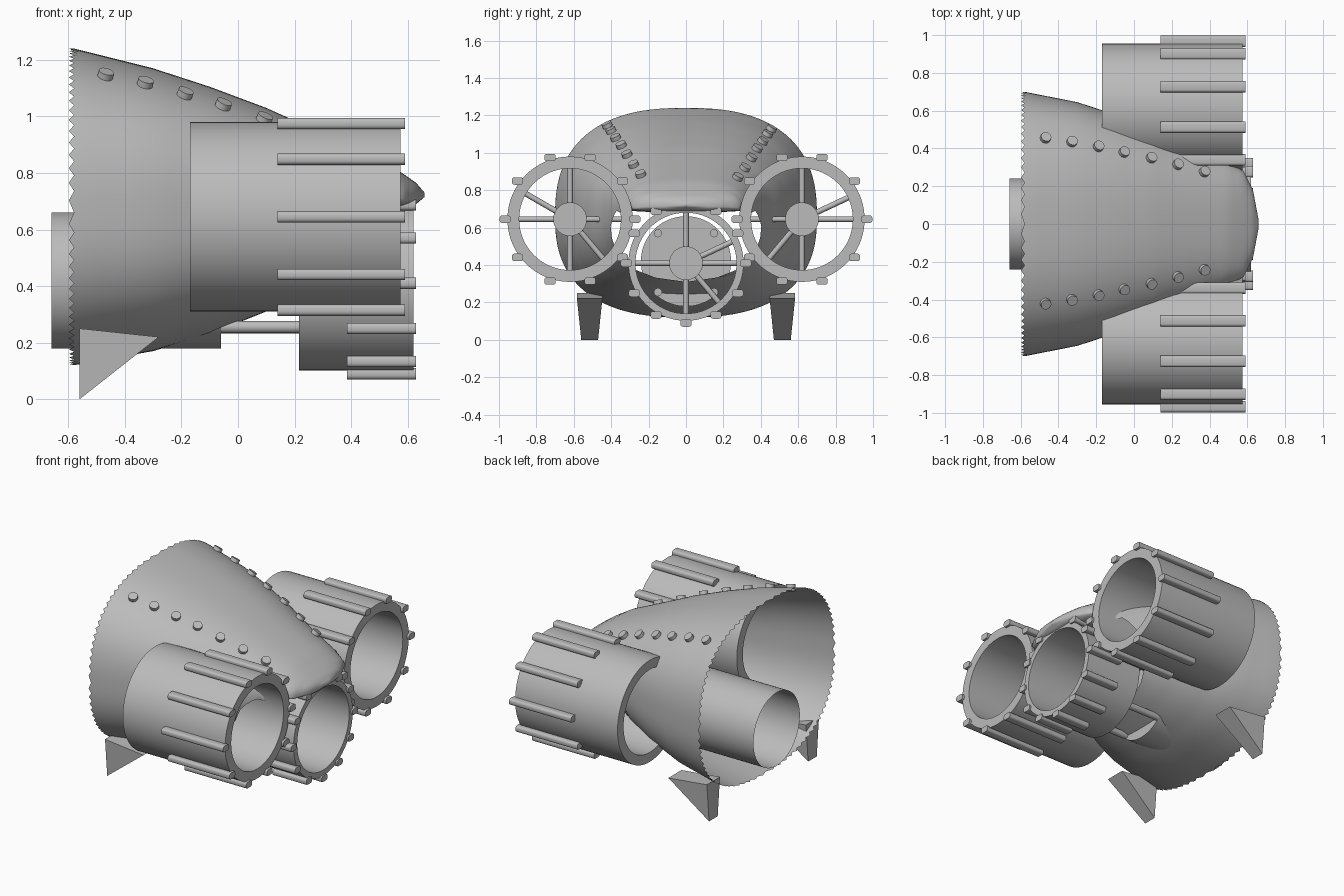
import bpy, bmesh, math
from mathutils import Vector, Matrix

cube = bpy.data.objects.get("Cube")
if cube:
    bpy.data.objects.remove(cube, do_unlink=True)

metal = bpy.data.materials.new("grey metal")
metal.use_nodes = True
grey = (0.5, 0.5, 0.5, 1)
metal.diffuse_color = grey
metal.node_tree.nodes["Principled BSDF"].inputs["Base Color"].default_value = grey


def finish(name, bm, smooth=35, normals=True):
    bmesh.ops.remove_doubles(bm, verts=bm.verts, dist=0.0005)
    if normals:
        bmesh.ops.recalc_face_normals(bm, faces=bm.faces)
    mesh = bpy.data.meshes.new(name)
    bm.to_mesh(mesh)
    bm.free()
    mesh.materials.append(metal)
    ob = bpy.data.objects.new(name, mesh)
    bpy.context.collection.objects.link(ob)
    bpy.ops.object.select_all(action='DESELECT')
    ob.select_set(True)
    bpy.context.view_layer.objects.active = ob
    bpy.ops.object.shade_smooth_by_angle(angle=math.radians(smooth))
    return ob


def bridge(bm, rings, closed):
    n = len(rings[0])
    for a, b in zip(rings, rings[1:]):
        for i in range(n if closed else n - 1):
            j = (i + 1) % n
            bm.faces.new((a[i], a[j], b[j], b[i]))


def lathe(name, profile, cy, cz, n=72):
    """Spin an (x, radius) profile about an axis parallel to x."""
    bm = bmesh.new()
    rings = []
    for x, r in profile:
        rings.append([bm.verts.new((x, cy + r * math.cos(t), cz + r * math.sin(t)))
                      for t in (2 * math.pi * i / n for i in range(n))])
    bridge(bm, rings, True)
    return finish(name, bm)


def rod(bm, p, q, r, sides=12):
    p, q = Vector(p), Vector(q)
    d = q - p
    m = Matrix.Translation((p + q) / 2) @ d.to_track_quat('Z', 'Y').to_matrix().to_4x4()
    bmesh.ops.create_cone(bm, cap_ends=True, segments=sides, radius1=r, radius2=r,
                          depth=d.length, matrix=m)


def thruster(label, x0, x1, cy, cz, outer, inner, ribs, rib_x, hub_x, spokes):
    lathe(label + "_tube", [(x0, outer), (x1, outer), (x1, inner), (x0, inner), (x0, outer)], cy, cz)
    # Rounded bars around the outlet
    bm = bmesh.new()
    for i in range(ribs):
        t = 2 * math.pi * i / ribs
        c = Vector(((rib_x[0] + rib_x[1]) / 2, cy + (outer + 0.012) * math.cos(t),
                    cz + (outer + 0.012) * math.sin(t)))
        m = Matrix.Translation(c) @ Matrix.Diagonal((rib_x[1] - rib_x[0], 0.06, 0.04, 1))
        verts = bmesh.ops.create_cube(bm, size=1, matrix=m)["verts"]
        edges = [e for e in {e for v in verts for e in v.link_edges}
                 if abs(e.verts[0].co.x - e.verts[1].co.x) > 0.1]
        bmesh.ops.bevel(bm, geom=edges, offset=0.014, segments=3, affect='EDGES', profile=0.5)
    finish(label + "_ribs", bm)
    # Hub and spokes
    bm = bmesh.new()
    rod(bm, (hub_x - 0.03, cy, cz), (hub_x + 0.03, cy, cz), 0.09, 40)
    for a in spokes:
        t = math.radians(a)
        d = Vector((0, math.cos(t), math.sin(t)))
        c = Vector((hub_x, cy, cz))
        rod(bm, c + d * 0.07, c + d * (inner + 0.01), 0.015)
    finish(label + "_spokes", bm)


thruster("left_thruster", -0.17, 0.575, 0.62, 0.645, 0.335, 0.272, 10, (0.14, 0.59), 0.16,
         (0, 90, 180, 270, 25, 230))
thruster("right_thruster", -0.17, 0.575, -0.62, 0.645, 0.335, 0.272, 10, (0.14, 0.59), 0.16,
         (0, 90, 180, 270, 150, 310))
thruster("lower_thruster", 0.215, 0.62, 0, 0.41, 0.308, 0.27, 12, (0.385, 0.63), 0.28,
         (0, 90, 180, 270, 25, 310))

# Rear pipe, closed at its inner end, and the rods that tie it to the lower thruster
lathe("rear_pipe", [(-0.66, 0.241), (-0.06, 0.241), (-0.06, 0.0001)], 0, 0.42)
bm = bmesh.new()
for y in (-0.15, 0.15):
    for z in (0.255, 0.57):
        rod(bm, (-0.06, y, z), (0.28, y, z), 0.022, 16)
finish("tie_rods", bm)

# Hull sections: x, half width, waist height, top, bottom, how far the sides wrap under
SECTIONS = [
    (-0.58, 0.70, 0.66, 1.24, 0.12, 90),
    (-0.30, 0.645, 0.66, 1.17, 0.17, 90),
    (-0.10, 0.58, 0.66, 1.105, 0.23, 90),
    (0.10, 0.50, 0.67, 1.03, 0.31, 90),
    (0.20, 0.45, 0.68, 0.985, 0.35, 45),
    (0.30, 0.41, 0.69, 0.94, 0.40, 12),
    (0.40, 0.37, 0.69, 0.895, 0.60, 0),
    (0.50, 0.33, 0.70, 0.85, 0.68, 20),
    (0.58, 0.28, 0.71, 0.80, 0.68, 90),
    (0.63, 0.18, 0.715, 0.765, 0.69, 90),
    (0.66, 0.02, 0.72, 0.73, 0.715, 90),
]


def section(x):
    for a, b in zip(SECTIONS, SECTIONS[1:]):
        if x <= b[0]:
            f = (x - a[0]) / (b[0] - a[0])
            return [p + (q - p) * f for p, q in zip(a, b)]
    return list(SECTIONS[-1])


def squircle(v):
    return math.copysign(abs(v) ** 0.8, v)


def hull_ring(bm, x, n=160, tooth=0.0):
    _, w, zc, top, bot, wrap = section(x)
    ring = []
    for i in range(n + 1):
        t = math.radians(-wrap + (180 + 2 * wrap) * i / n)
        s = squircle(math.sin(t))
        z = zc + s * (top - zc if s > 0 else zc - bot)
        ring.append(bm.verts.new((x - tooth * (i % 2), w * squircle(math.cos(t)), z)))
    return ring


bm = bmesh.new()
rings = [hull_ring(bm, -0.58, tooth=0.018), hull_ring(bm, -0.565)]
for a, b in zip(SECTIONS, SECTIONS[1:]):
    for k in range(1, 4):
        rings.append(hull_ring(bm, a[0] + (b[0] - a[0]) * k / 3))
bridge(bm, rings, False)
tip = rings[-1]
bm.faces.new(tip[:-1])
finish("hull", bm, 50)


# Two rows of studs standing on the hull
def roof(x, y):
    _, w, zc, top, _, _ = section(x)
    return Vector((x, y, zc + (top - zc) * max(0, 1 - abs(y / w) ** 2.5) ** 0.4))


bm = bmesh.new()
for side in (-1, 1):
    for x, y in zip((-0.47, -0.33, -0.19, -0.055, 0.09, 0.23, 0.37),
                    (0.435, 0.415, 0.39, 0.36, 0.33, 0.295, 0.257)):
        y = side * y + 0.017
        p = roof(x, y)
        normal = (roof(x + 0.01, y) - p).cross(roof(x, y + 0.01) - p).normalized()
        rod(bm, p - normal * 0.02, p + normal * 0.022, 0.028, 20)
finish("studs", bm)

# Wedge feet under the open end
for label, side in (("left_foot", 1), ("right_foot", -1)):
    bm = bmesh.new()
    cy = side * 0.515
    rows = []
    for x, z, h in ((-0.56, 0, 0.045), (-0.56, 0.25, 0.068), (-0.28, 0.22, 0.068)):
        rows.append([bm.verts.new((x, cy - h, z)), bm.verts.new((x, cy + h, z))])
    bridge(bm, rows + rows[:1], False)
    for k in (0, 1):
        bm.faces.new([r[k] for r in rows])
    finish(label, bm)
